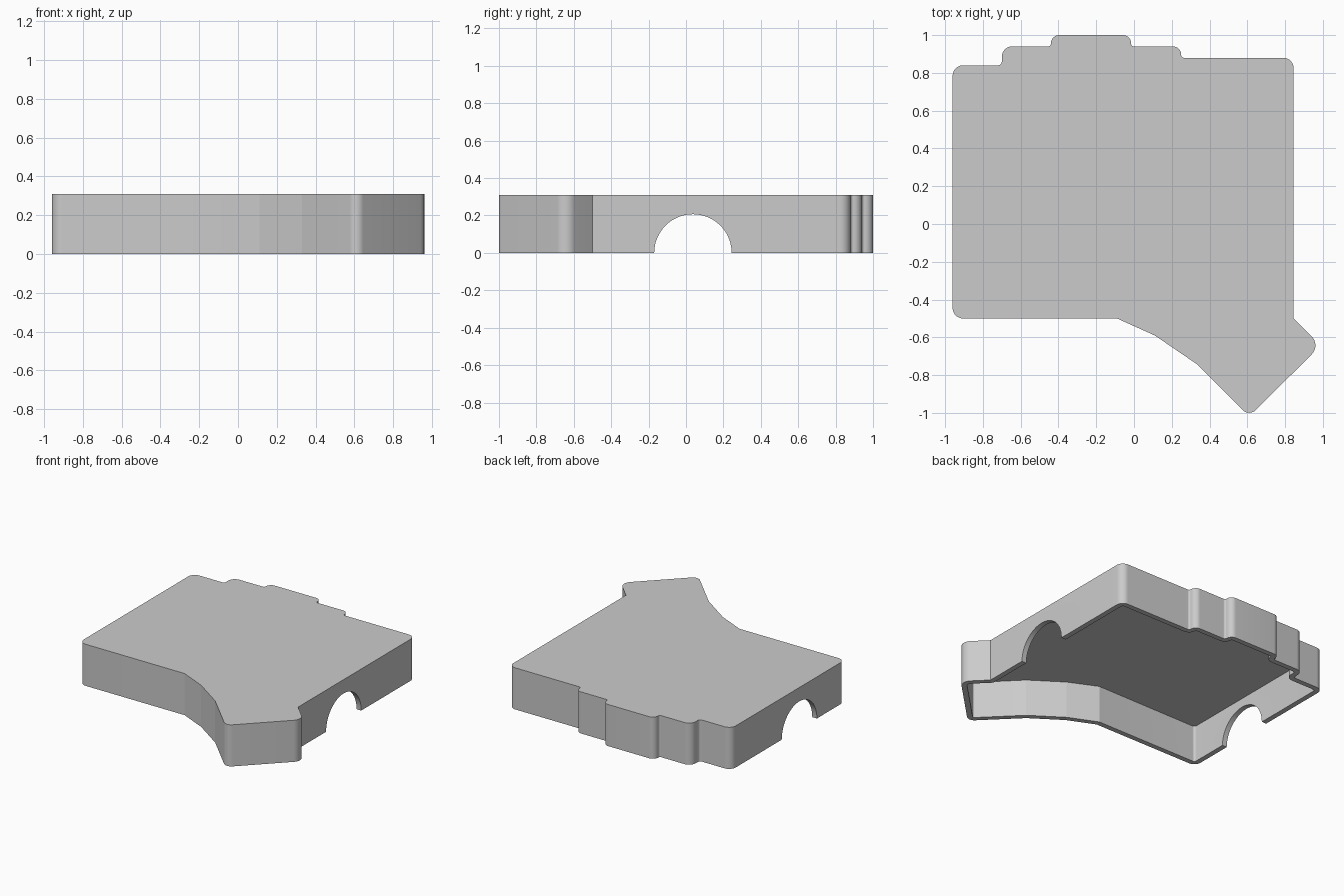
import bpy, bmesh, math
from mathutils import Vector

HEIGHT = 0.31
WALL = 0.038
ARC_STEPS = 12

cube = bpy.data.objects.get("Cube")
if cube:
    bpy.data.objects.remove(cube, do_unlink=True)

# Outline corners, counter-clockwise: x, y, corner radius
CORNERS = [
    (-0.96, -0.50, 0.055), (-0.09, -0.50, 0), (0.11, -0.59, 0), (0.33, -0.74, 0),
    (0.61, -1.02, 0.05), (0.988, -0.643, 0.066), (0.845, -0.50, 0),
    (0.845, 0.88, 0.055), (0.25, 0.88, 0.015), (0.25, 0.94, 0.044),
    (-0.015, 0.94, 0.015), (-0.015, 1.0, 0.044), (-0.44, 1.0, 0.044),
    (-0.44, 0.94, 0.015), (-0.70, 0.94, 0.055), (-0.70, 0.84, 0.02),
    (-0.96, 0.84, 0.055),
]


def rounded_outline(corners):
    """Replace each corner that has a radius with a tangent arc."""
    points = []
    for i, (x, y, r) in enumerate(corners):
        p = Vector((x, y))
        if r == 0:
            points.append(p)
            continue
        a = (Vector(corners[i - 1][:2]) - p).normalized()
        b = (Vector(corners[(i + 1) % len(corners)][:2]) - p).normalized()
        half = a.angle(b) / 2
        centre = p + (a + b).normalized() * (r / math.sin(half))
        start = p + a * (r / math.tan(half)) - centre
        end = p + b * (r / math.tan(half)) - centre
        sweep = math.atan2(start.x * end.y - start.y * end.x, start.dot(end))
        begin = math.atan2(start.y, start.x)
        for k in range(ARC_STEPS + 1):
            t = begin + sweep * k / ARC_STEPS
            points.append(centre + Vector((math.cos(t), math.sin(t))) * r)
    return points


# Cover: top plate with side walls, open below
outline = rounded_outline(CORNERS)
bm = bmesh.new()
low = [bm.verts.new((p.x, p.y, 0)) for p in outline]
top = [bm.verts.new((p.x, p.y, HEIGHT)) for p in outline]
bm.faces.new(top)
for i in range(len(outline)):
    j = (i + 1) % len(outline)
    bm.faces.new((low[i], low[j], top[j], top[i]))
mesh = bpy.data.meshes.new("cover")
bm.to_mesh(mesh)
bm.free()
cover = bpy.data.objects.new("cover", mesh)
bpy.context.collection.objects.link(cover)

grey = bpy.data.materials.new("plain grey")
grey.use_nodes = True
grey.diffuse_color = (0.6, 0.6, 0.6, 1)
for node in grey.node_tree.nodes:
    if node.type == "BSDF_PRINCIPLED":
        node.inputs["Base Color"].default_value = grey.diffuse_color
mesh.materials.append(grey)

# Arched openings through both side walls
bpy.ops.mesh.primitive_cylinder_add(vertices=48, radius=0.207, depth=3,
                                    location=(0, 0.037, 0),
                                    rotation=(0, math.pi / 2, 0))
cutter = bpy.context.object
cutter.name = "arch_cutter"
cutter.hide_render = True
cutter.data.materials.append(grey)

shell = cover.modifiers.new("wall thickness", "SOLIDIFY")
shell.thickness = WALL
shell.offset = -1
shell.use_even_offset = True
shell.use_quality_normals = True
arch = cover.modifiers.new("arches", "BOOLEAN")
arch.operation = "DIFFERENCE"
arch.solver = "EXACT"
arch.object = cutter

bpy.ops.object.select_all(action="DESELECT")
cover.select_set(True)
bpy.context.view_layer.objects.active = cover
for name in [m.name for m in cover.modifiers]:
    bpy.ops.object.modifier_apply(modifier=name)
bpy.data.objects.remove(cutter, do_unlink=True)

# Smooth the rounded corners only
bpy.ops.object.shade_smooth_by_angle(angle=math.radians(9))
